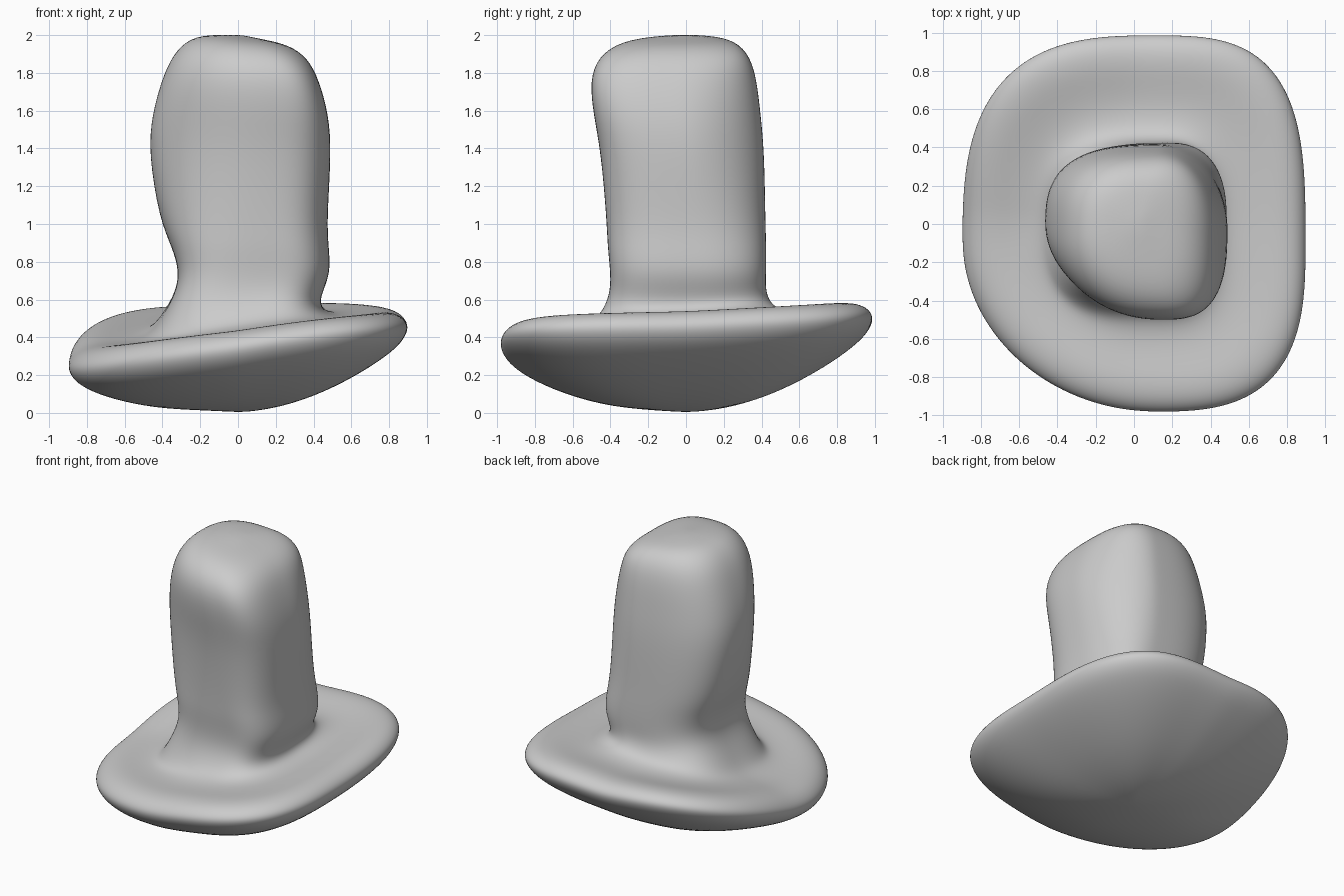
import bpy, bmesh, math

old = bpy.data.objects.get("Cube")
if old:
    bpy.data.objects.remove(old, do_unlink=True)

SEGMENTS = 48


def felt_material():
    mat = bpy.data.materials.new("grey_felt")
    mat.use_nodes = True
    colour = (0.6, 0.6, 0.6, 1)
    mat.diffuse_color = colour
    mat.node_tree.nodes["Principled BSDF"].inputs["Base Color"].default_value = colour
    return mat


def outline(x0, x1, y0, y1, cx, cy, powers):
    """Lopsided rounded-square outline with one roundness per quadrant."""
    points = []
    for i in range(SEGMENTS):
        a = 2 * math.pi * i / SEGMENTS
        c, s = math.cos(a), math.sin(a)
        n = powers[i * 4 // SEGMENTS]
        r = (abs(c) ** n + abs(s) ** n) ** (-1 / n)
        x = cx + r * c * (x1 - cx if c > 0 else cx - x0)
        y = cy + r * s * (y1 - cy if s > 0 else cy - y0)
        points.append((x, y))
    return points


def sway(x, y):
    """Tilt, twist and droop of the brim, with lifted corners."""
    lift, twist = (0.02, 0.05) if x > 0 else (0.1, 0.1)
    return 0.115 * x + 0.075 * y - 0.08 * x * x + lift * abs(x * y) - twist * x * y


# Quadrants run +x+y, -x+y, -x-y, +x-y
BRIM_POWERS = (3.3, 2.9, 1.95, 3.0)

# Brim, from the underside centre, round the rim and in to the crown:
# scale, height, share of the sway
brim = [(0.08, 0.008, 0), (0.25, 0.025, 0.3), (0.5, 0.083, 0.75), (0.75, 0.192, 0.95),
        (0.9, 0.285, 1), (0.97, 0.35, 1), (1.0, 0.415, 1), (0.975, 0.46, 1),
        (0.92, 0.492, 1), (0.83, 0.5, 1), (0.72, 0.485, 1), (0.6, 0.475, 1)]

# Crown, bottom to top: x and y extents, height, share of the sway, top slope
crown = [(-0.46, 0.46, -0.49, 0.49, 0.495, 1, 0),
         (-0.39, 0.43, -0.43, 0.44, 0.565, 0.6, 0),
         (-0.33, 0.455, -0.40, 0.42, 0.65, 0.2, 0),
         (-0.31, 0.49, -0.40, 0.425, 0.75, 0, 0),
         (-0.35, 0.48, -0.415, 0.425, 0.88, 0, 0),
         (-0.415, 0.47, -0.42, 0.42, 1.02, 0, 0),
         (-0.475, 0.495, -0.45, 0.415, 1.38, 0, 0),
         (-0.455, 0.48, -0.49, 0.395, 1.58, 0, 0),
         (-0.405, 0.43, -0.51, 0.375, 1.76, 0, 0),
         (-0.345, 0.37, -0.465, 0.34, 1.89, 0, -0.03),
         (-0.25, 0.27, -0.35, 0.265, 1.97, 0, -0.08),
         (-0.12, 0.14, -0.17, 0.15, 1.99, 0, -0.1)]

# Roundness of each crown ring in the four quadrants
crown_powers = [(2.8, 3, 3, 3), (2.6, 3, 3.6, 3), (2.5, 3, 4.2, 3), (2.5, 3, 4, 3),
                (2.4, 3, 3.3, 3), (2.2, 3, 2.5, 3), (1.8, 2.9, 1.95, 3.1),
                (1.85, 2.9, 1.9, 3.6), (2.1, 2.9, 2, 3.7), (2.6, 2.9, 2.1, 3.2),
                (2.6, 2.7, 2.1, 2.8), (2.5, 2.5, 2.1, 2.5)]

bm = bmesh.new()
rings = []
rim = outline(-0.905, 0.905, -0.99, 0.995, 0.1, -0.1, BRIM_POWERS)
for scale, height, share in brim:
    pts = [(x * scale, y * scale) for x, y in rim]
    rings.append([bm.verts.new((x, y, height + share * sway(x, y))) for x, y in pts])
for (x0, x1, y0, y1, height, share, slope), powers in zip(crown, crown_powers):
    cx, cy = x0 + 0.63 * (x1 - x0), y0 + 0.52 * (y1 - y0)
    pts = outline(x0, x1, y0, y1, cx, cy, powers)
    rings.append([bm.verts.new((x, y, height + share * sway(x, y) + slope * x))
                  for x, y in pts])

# Skin the rings and close both ends
for low, high in zip(rings, rings[1:]):
    for i in range(SEGMENTS):
        j = (i + 1) % SEGMENTS
        bm.faces.new((low[i], low[j], high[j], high[i]))
for ring, height in ((rings[0], 0.005), (rings[-1], 2.0)):
    tip = bm.verts.new((sum(v.co.x for v in ring) / SEGMENTS,
                        sum(v.co.y for v in ring) / SEGMENTS, height))
    for i in range(SEGMENTS):
        bm.faces.new((ring[i], ring[(i + 1) % SEGMENTS], tip))
bmesh.ops.recalc_face_normals(bm, faces=bm.faces)
for face in bm.faces:
    face.smooth = True

mesh = bpy.data.meshes.new("hat")
bm.to_mesh(mesh)
bm.free()
hat = bpy.data.objects.new("hat", mesh)
bpy.context.collection.objects.link(hat)
mesh.materials.append(felt_material())
soften = hat.modifiers.new("soften", 'SUBSURF')
soften.levels = soften.render_levels = 2
